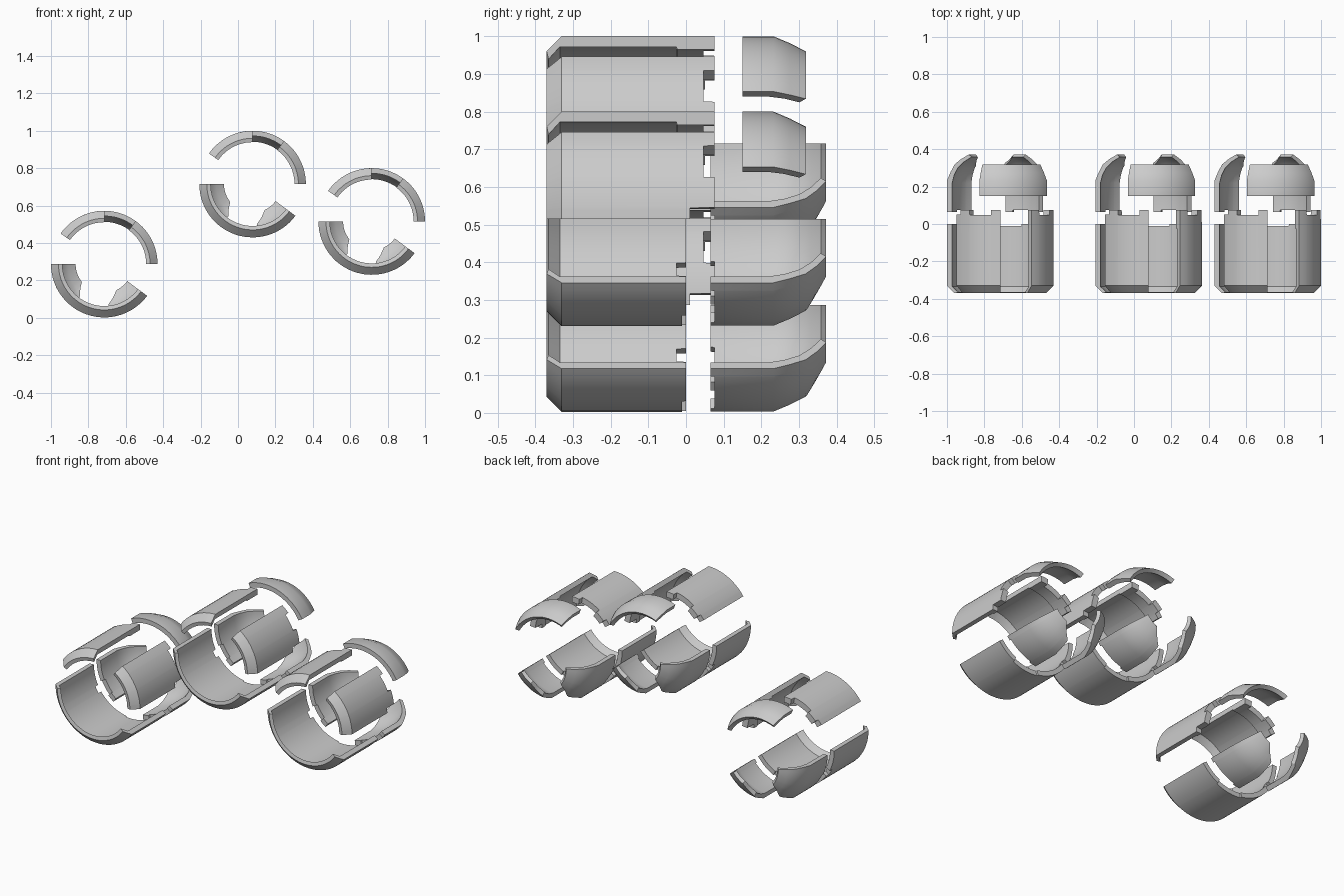
import bpy, bmesh, math

if "Cube" in bpy.data.objects:
    bpy.data.objects.remove(bpy.data.objects["Cube"])

# shell cross-sections as (y, radius); the first and last points form the joint edge
FRONT_OUT = [(0, .285), (-.33, .285), (-.37, .245)]
FRONT_IN = [(-.365, .224), (-.335, .257), (-.025, .257), (-.024, .25), (0, .25)]
BACK_OUT = [(0, .285), (.232, .285), (.275, .267), (.318, .245)]
BACK_END = [(.347, .210), (.372, .168)]
BACK_END_IN = [(.358, .153), (.332, .194)]
BACK_IN = [(.301, .226), (.262, .246), (.22, .257), (0, .257)]


def shell(name, centre, a0, a1, profile, edge, notches=(), corner=None):
    """Sweep a closed profile from angle a0 to a1; notches = (start, end, edge y).
    corner = (angle, width): bevels off the dome tip near that angle."""
    n = max(2, round((a1 - a0) / 5))
    angles = {a0 + (a1 - a0) * i / n for i in range(n + 1)}
    for s, e, _ in notches:
        for b in (s, e):
            if a0 < b < a1:
                angles = {a for a in angles if abs(a - b) > .8 or a in (a0, a1)}
                angles |= {b - .1, b + .1}
    bm = bmesh.new()
    rings = []
    for a in sorted(angles):
        y_edge = edge
        for s, e, y in notches:
            if s < a < e:
                y_edge = y
        cut = .85 * max(0, 1 - abs(a - corner[0]) / corner[1]) if corner else 0
        ca, sa = math.cos(math.radians(a)), math.sin(math.radians(a))
        ring = []
        for i, (y, r) in enumerate(profile):
            if i in (0, len(profile) - 1):
                y = y_edge
            elif cut and (y, r) in BACK_END:
                y, r = y + (BACK_OUT[-1][0] - y) * cut, r + (BACK_OUT[-1][1] - r) * cut
            elif cut and (y, r) in BACK_END_IN:
                y, r = y + (BACK_IN[0][0] - y) * cut, r + (BACK_IN[0][1] - r) * cut
            ring.append(bm.verts.new((centre[0] + r * ca, y, centre[1] + r * sa)))
        rings.append(ring)
    m = len(profile)
    for p, q in zip(rings, rings[1:]):
        for i in range(m):
            j = (i + 1) % m
            bm.faces.new((p[i], p[j], q[j], q[i]))
    bm.faces.new(rings[0])
    bm.faces.new(rings[-1])
    bmesh.ops.recalc_face_normals(bm, faces=bm.faces)
    me = bpy.data.meshes.new(name)
    bm.to_mesh(me)
    bm.free()
    ob = bpy.data.objects.new(name, me)
    bpy.context.collection.objects.link(ob)
    bpy.ops.object.select_all(action='DESELECT')
    ob.select_set(True)
    bpy.context.view_layer.objects.active = ob
    bpy.ops.object.shade_smooth_by_angle(angle=math.radians(25))


front = FRONT_OUT + FRONT_IN
front_plain = FRONT_OUT + FRONT_IN[:2] + [(0, .257)]
cap = BACK_OUT + BACK_IN
dome = BACK_OUT + BACK_END + BACK_END_IN + BACK_IN

# three identical split canisters, each (x, z) of its axis
for centre in [(-.715, .287), (.078, .715), (.715, .515)]:
    # front lower trough
    shell("front_lower_shell", centre, 180, 323.5, front_plain, 0,
          [(207, 216, -.025), (262, 296, -.01)])
    # front upper panels with tabbed joints
    shell("front_upper_left_panel", centre, 90, 145, front, .076,
          [(100, 125, .047), (138, 146, .05)])
    shell("front_upper_right_panel", centre, 0, 54, front, .076,
          [(-1, 6, .01), (23, 43, .047)])
    # back lower dome segments, tips bevelled beside the bottom gap
    shell("back_lower_left_segment", centre, 180, 233, dome, .065,
          [(206, 224, .076)], (233, 14))
    shell("back_lower_right_segment", centre, 276, 323.5, dome, .065,
          [(285, 318, .076)], (276, 18))
    # back upper dome segment
    shell("back_upper_segment", centre, 29, 113, cap, .150)
